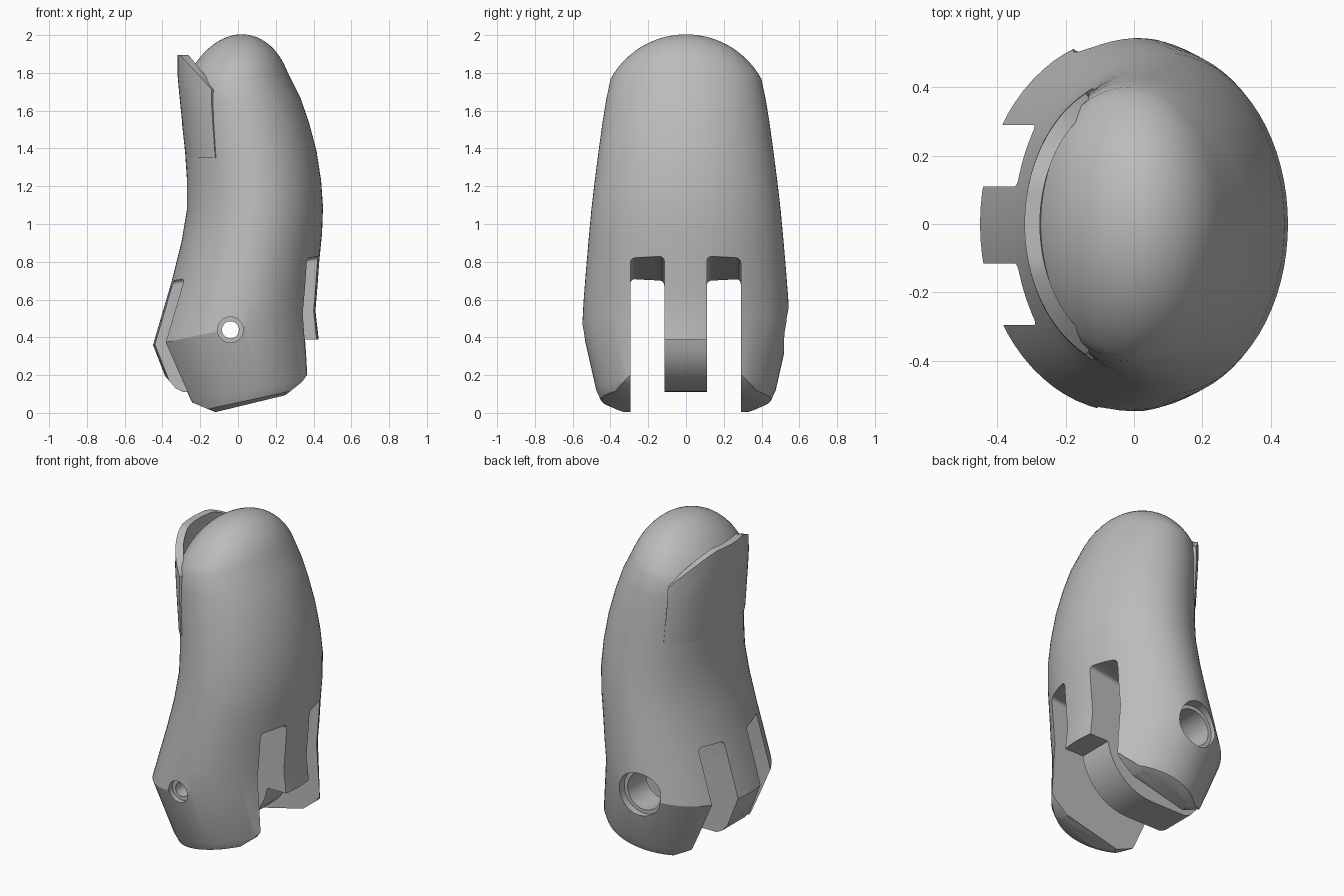
import bpy, bmesh, math
from mathutils import Vector

if "Cube" in bpy.data.objects:
    bpy.data.objects.remove(bpy.data.objects["Cube"], do_unlink=True)

grey = bpy.data.materials.new("matte_grey")
grey.use_nodes = True
grey.diffuse_color = (0.5, 0.5, 0.5, 1)
grey.node_tree.nodes["Principled BSDF"].inputs["Base Color"].default_value = (0.5, 0.5, 0.5, 1)


def finish(bm, name):
    bmesh.ops.recalc_face_normals(bm, faces=bm.faces)
    mesh = bpy.data.meshes.new(name)
    bm.to_mesh(mesh)
    bm.free()
    mesh.materials.append(grey)
    ob = bpy.data.objects.new(name, mesh)
    bpy.context.collection.objects.link(ob)
    return ob


def activate(ob):
    bpy.ops.object.select_all(action='DESELECT')
    ob.select_set(True)
    bpy.context.view_layer.objects.active = ob


def loft(name, rings, n=72):
    """Skin tilted elliptical rings given as (left xz, right xz, half width in y)."""
    bm = bmesh.new()
    loops = []
    for lx, lz, rx, rz, hw in rings:
        loop = []
        for i in range(n):
            a = math.tau * i / n
            u = (1 + math.cos(a)) / 2
            loop.append(bm.verts.new((lx + (rx - lx) * u, hw * math.sin(a), lz + (rz - lz) * u)))
        loops.append(loop)
    for p, q in zip(loops, loops[1:]):
        for i in range(n):
            j = (i + 1) % n
            bm.faces.new((p[i], p[j], q[j], q[i]))
    bm.faces.new(loops[0])
    bm.faces.new(loops[-1])
    return finish(bm, name)


def prism(points, y0, y1, bevel=0):
    """Extrude an xz outline along y."""
    bm = bmesh.new()
    face = bm.faces.new([bm.verts.new((x, y0, z)) for x, z in points])
    out = bmesh.ops.extrude_face_region(bm, geom=[face])
    verts = [v for v in out["geom"] if isinstance(v, bmesh.types.BMVert)]
    bmesh.ops.translate(bm, verts=verts, vec=(0, y1 - y0, 0))
    if bevel:
        bmesh.ops.bevel(bm, geom=bm.edges[:], offset=bevel, segments=4, profile=0.5, affect='EDGES')
    return finish(bm, "cutter")


def disc(cx, cz, r, n=40):
    return [(cx + r * math.cos(math.tau * i / n), cz + r * math.sin(math.tau * i / n)) for i in range(n)]


def cut(ob, cutter):
    cutter.hide_render = True
    activate(ob)
    mod = ob.modifiers.new("cut", 'BOOLEAN')
    mod.operation = 'DIFFERENCE'
    mod.solver = 'EXACT'
    mod.object = cutter
    bpy.ops.object.modifier_apply(modifier=mod.name)
    bpy.data.objects.remove(cutter, do_unlink=True)


# Curved body, from the rounded foot up to the dome seam
rings = [
    (-0.26, -0.03, 0.40, 0.13, 0.40),
    (-0.30, -0.01, 0.44, 0.15, 0.45),
    (-0.33, 0.05, 0.45, 0.19, 0.475),
    (-0.45, 0.36, 0.41, 0.54, 0.55),
    (-0.40, 0.53, 0.42, 0.66, 0.542),
    (-0.35, 0.70, 0.43, 0.80, 0.53),
    (-0.30, 0.90, 0.445, 0.95, 0.515),
    (-0.27, 1.08, 0.45, 1.09, 0.50),
    (-0.27, 1.23, 0.44, 1.23, 0.483),
    (-0.28, 1.38, 0.415, 1.39, 0.463),
    (-0.295, 1.52, 0.375, 1.54, 0.443),
    (-0.302, 1.64, 0.33, 1.67, 0.423),
    (-0.29, 1.72, 0.26, 1.81, 0.40),
]
# Domed tip
start = math.radians(28)
for k in range(1, 13):
    a = start + (math.radians(89) - start) * k / 12
    s = math.cos(a) / math.cos(start)
    z = 1.765 + 0.445 * (math.sin(a) - math.sin(start))
    rings.append((-0.015 - 0.275 * s, z - 0.045 * s, -0.015 + 0.275 * s, z + 0.045 * s, 0.40 * s))
body = loft("finger_body", rings)

# Through slots beside the central tongue
slot = [(-0.7, 0.64), (0.7, 0.875), (0.7, -0.3), (-0.7, -0.3)]
for y0, y1 in ((-0.295, -0.115), (0.11, 0.29)):
    cut(body, prism(slot, y0, y1, 0.025))

# Trim the tongue to a stop block and a hinge barrel
hx, hz = -0.04, 0.44
arc = [(hx + 0.33 * math.cos(math.radians(d)), hz + 0.33 * math.sin(math.radians(d)))
       for d in range(-9, -91, -9)]
tongue = [(0.7, 0.39)] + arc + [(-0.29, 0.11), (-0.33, 0.13), (-0.39, 0.2), (-0.44, 0.3),
                                (-0.6, 0.36), (-0.6, -0.3), (0.7, -0.3)]
cut(body, prism(tongue, -0.2, 0.2))

# Sloped ends of both prongs
toe = [(0.20, 0.053), (0.24, 0.085), (0.34, 0.165), (0.375, 0.215), (0.39, 0.26), (0.7, 0.3), (0.7, -0.3), (0.2, -0.3)]
heel = [(-0.11, 0.0), (-0.25, 0.058), (-0.28, 0.085), (-0.30, 0.14), (-0.7, 0.2), (-0.7, -0.3), (-0.11, -0.3)]
for y0, y1 in ((-0.7, -0.2), (0.2, 0.7)):
    cut(body, prism(toe, y0, y1))
    cut(body, prism(heel, y0, y1))

# Hinge pin hole with stepped recesses at each side
for r, y0, y1 in ((0.045, -0.8, 0.8), (0.068, -0.8, -0.5), (0.115, 0.2, 0.8), (0.138, 0.475, 0.8)):
    cut(body, prism(disc(hx, hz, r), y0, y1))

# Thin curved nail standing proud of the dome
bm = bmesh.new()
cols = []
for i in range(33):
    a = math.radians(-64 + 4 * i)
    col = []
    for t in range(6):
        f = t / 5
        x = -(0.275 + 0.045 * min(1, f * 1.3)) * math.cos(a)
        top = min(1.895, 1.74 + 1.1 * (-0.165 - x))
        col.append(bm.verts.new((x, 0.425 * math.sin(a) * (1.04 - 0.04 * f), 1.35 + (top - 1.35) * f)))
    cols.append(col)
for p, q in zip(cols, cols[1:]):
    for t in range(5):
        bm.faces.new((p[t], q[t], q[t + 1], p[t + 1]))
nail = finish(bm, "nail")
centre = Vector((0, 0, 1.6))
side = (nail.data.polygons[80].center - centre).dot(nail.data.polygons[80].normal)
solid = nail.modifiers.new("thickness", 'SOLIDIFY')
solid.thickness = 0.045
solid.offset = -1 if side > 0 else 1
activate(nail)
bpy.ops.object.modifier_apply(modifier=solid.name)

for ob in (body, nail):
    activate(ob)
    bpy.ops.object.shade_smooth_by_angle(angle=math.radians(22))
